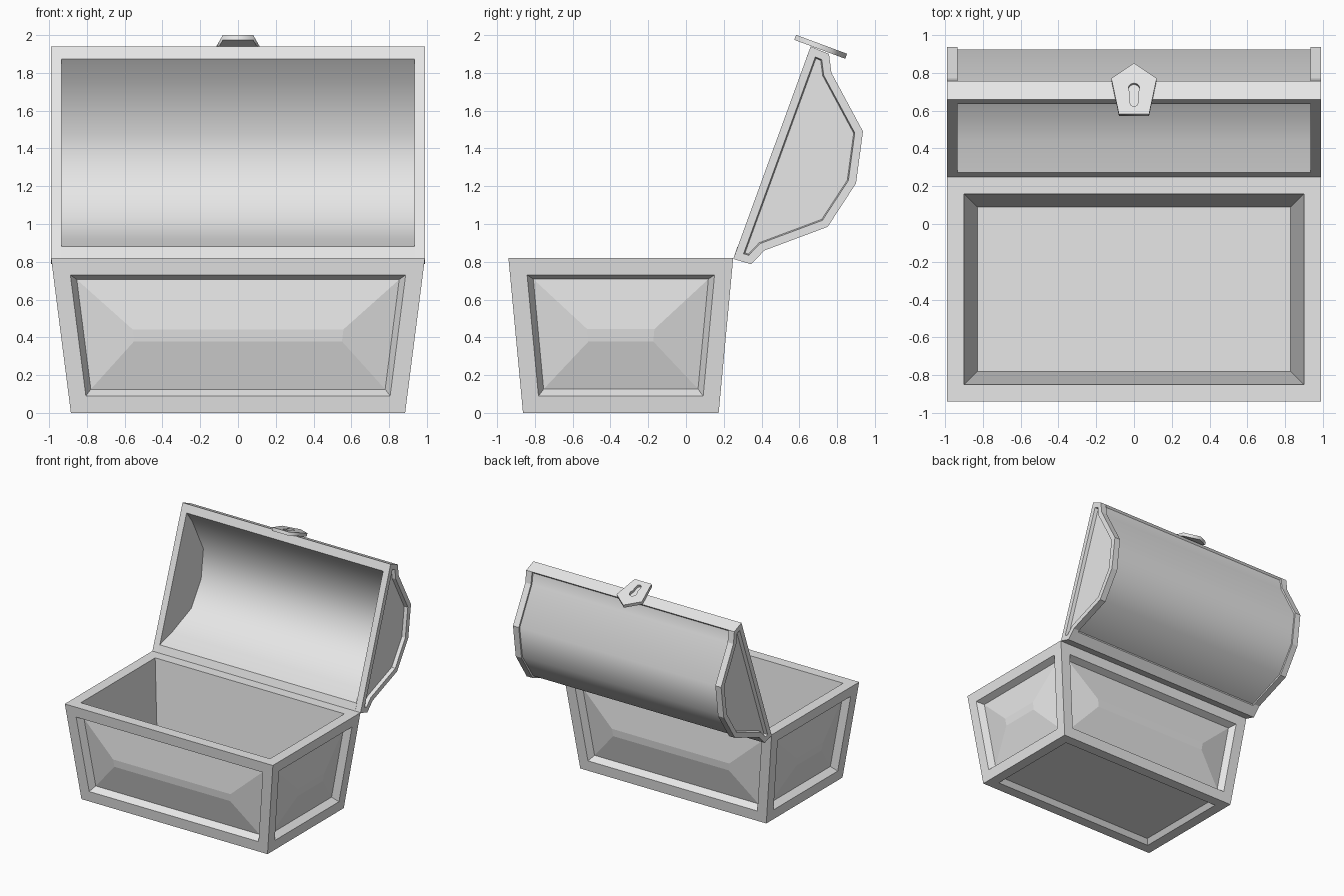
import bpy, bmesh
from math import sin, cos, radians

cube = bpy.data.objects.get("Cube")
if cube:
    bpy.data.objects.remove(cube, do_unlink=True)

grey = bpy.data.materials.new("light_grey")
grey.use_nodes = True
grey.diffuse_color = (0.8, 0.8, 0.8, 1)
grey.node_tree.nodes["Principled BSDF"].inputs["Base Color"].default_value = (0.8, 0.8, 0.8, 1)


def add_object(name, bm):
    mesh = bpy.data.meshes.new(name)
    bm.to_mesh(mesh)
    bm.free()
    mesh.materials.append(grey)
    obj = bpy.data.objects.new(name, mesh)
    bpy.context.collection.objects.link(obj)
    return obj


def inset(bm, face, thickness, depth=0.0):
    bmesh.ops.inset_individual(bm, faces=[face], thickness=thickness,
                               depth=depth, use_even_offset=True)


def prism(profile, x0, x1):
    """Extrude a (y, z) outline along x; returns the mesh and its cap at x1."""
    bm = bmesh.new()
    a = [bm.verts.new((x0, y, z)) for y, z in profile]
    b = [bm.verts.new((x1, y, z)) for y, z in profile]
    bm.faces.new(a)
    cap = bm.faces.new(b)
    n = len(profile)
    for i in range(n):
        j = (i + 1) % n
        bm.faces.new((a[i], a[j], b[j], b[i]))
    bmesh.ops.recalc_face_normals(bm, faces=bm.faces)
    bm.normal_update()
    return bm, cap


# Chest body: tapered box with framed, raised panels and a hollow inside
bm = bmesh.new()
bmesh.ops.create_cube(bm, size=2)
for v in bm.verts:
    top = v.co.z > 0
    v.co.x *= 0.99 if top else 0.885
    v.co.y = v.co.y * (0.595 if top else 0.518) - 0.345
    v.co.z = 0.82 if top else 0
bm.normal_update()
for face in list(bm.faces):
    up = face.normal.z
    inset(bm, face, 0.09)
    bm.normal_update()
    if up > 0.9:
        inset(bm, face, 0.07, -0.74)
    elif up < -0.9:
        inset(bm, face, 0.03, -0.04)
    else:
        inset(bm, face, 0.03, -0.055)
        bm.normal_update()
        inset(bm, face, 0.26, 0.05)
add_object("chest_body", bm)

# Lid ends: full outline plates with a sunken panel on the outside
outline = [(0.25, 0.815), (0.345, 0.787), (0.415, 0.86), (0.75, 0.985), (0.9, 1.215),
           (0.937, 1.49), (0.77, 1.8), (0.757, 1.9), (0.66, 1.94)]
for side, sign in (("left", 1), ("right", -1)):
    bm, cap = prism(outline, sign * 0.935, sign * 0.99)
    inset(bm, cap, 0.042)
    bm.normal_update()
    inset(bm, cap, 0.006, -0.03)
    add_object("lid_end_" + side, bm)

# Lid shell: curved wall with a lip along the hinge and the front edge
outer = [(0.25, 0.815), (0.345, 0.787), (0.405, 0.85), (0.397, 0.868), (0.738, 0.998),
         (0.887, 1.22), (0.923, 1.485), (0.757, 1.795), (0.742, 1.885), (0.757, 1.9), (0.66, 1.94)]
inner = [(0.636, 1.875), (0.715, 1.77), (0.865, 1.48), (0.835, 1.235),
         (0.70, 1.03), (0.44, 0.925), (0.272, 0.88)]
bm, cap = prism(outer + inner, -0.94, 0.94)
shell = add_object("lid_shell", bm)
bpy.ops.object.select_all(action='DESELECT')
shell.select_set(True)
bpy.context.view_layer.objects.active = shell
bpy.ops.object.shade_smooth_by_angle(angle=radians(42))


# Latch: shield plate with a keyhole, and a thin backing behind the hole
def plate(name, loops, half_thickness, offset):
    curve = bpy.data.curves.new(name, 'CURVE')
    curve.dimensions = '2D'
    curve.fill_mode = 'BOTH'
    curve.extrude = half_thickness
    for loop in loops:
        spline = curve.splines.new('POLY')
        spline.points.add(len(loop) - 1)
        for p, (x, y) in zip(spline.points, loop):
            p.co = (x, y, 0, 1)
        spline.use_cyclic_u = True
    temp = bpy.data.objects.new(name + "_curve", curve)
    bpy.context.collection.objects.link(temp)
    graph = bpy.context.evaluated_depsgraph_get()
    mesh = bpy.data.meshes.new_from_object(temp.evaluated_get(graph))
    bpy.data.objects.remove(temp, do_unlink=True)
    mesh.materials.clear()
    mesh.materials.append(grey)
    obj = bpy.data.objects.new(name, mesh)
    bpy.context.collection.objects.link(obj)
    tilt = radians(-20.3)
    obj.rotation_euler.x = tilt
    obj.location = (0, 0.713 - offset * sin(tilt), 1.938 + offset * cos(tilt))


def arc(radius, y, start, end, steps):
    angles = [radians(start + (end - start) * i / steps) for i in range(steps + 1)]
    return [(radius * cos(a), y + radius * sin(a)) for a in angles]


shield = [(0, 0.144), (-0.12, 0.057), (-0.08, -0.144), (0.08, -0.144), (0.12, 0.057)]
keyhole = arc(0.03, 0, -45, 225, 14) + arc(0.021, -0.08, 180, 360, 8)
backing = [(-0.04, -0.12), (0.04, -0.12), (0.04, 0.05), (-0.04, 0.05)]
plate("latch_plate", [shield, keyhole], 0.014, 0)
plate("latch_backing", [backing], 0.003, -0.0105)
